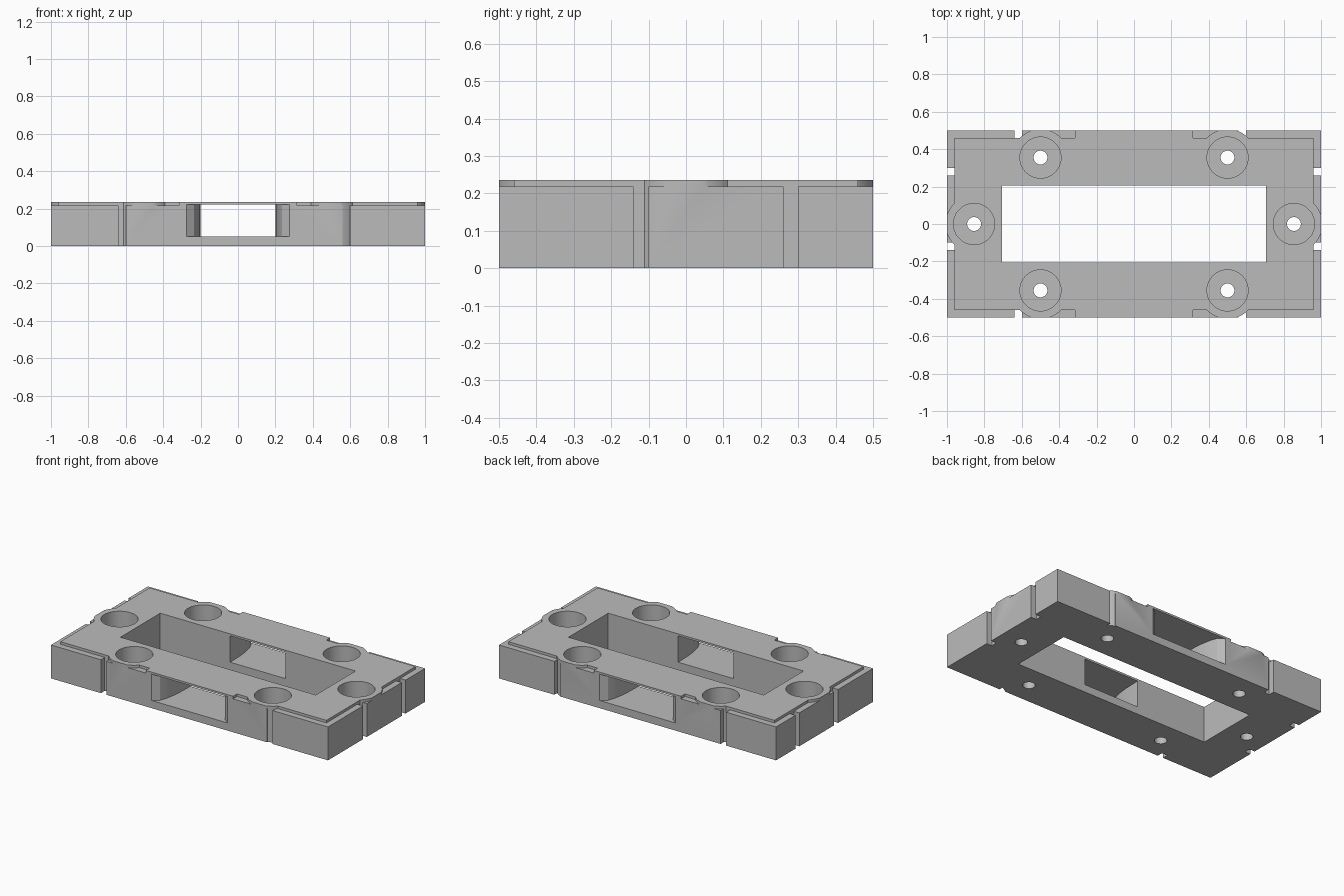
import bpy
import bmesh

if "Cube" in bpy.data.objects:
    bpy.data.objects.remove(bpy.data.objects["Cube"], do_unlink=True)

TOP, LEDGE, FLOOR = 0.235, 0.218, 0.05

grey = bpy.data.materials.new("plain_grey")
grey.use_nodes = True
grey.diffuse_color = (0.5, 0.5, 0.5, 1)
grey.node_tree.nodes["Principled BSDF"].inputs["Base Color"].default_value = (0.5, 0.5, 0.5, 1)


def prisms(name, outlines, z0, z1):
    """Extrude one or more separate outlines from z0 to z1 as one object."""
    bm = bmesh.new()
    for outline in outlines:
        face = bm.faces.new([bm.verts.new((x, y, z0)) for x, y in outline])
        out = bmesh.ops.extrude_face_region(bm, geom=[face])
        moved = [g for g in out["geom"] if isinstance(g, bmesh.types.BMVert)]
        bmesh.ops.translate(bm, vec=(0, 0, z1 - z0), verts=moved)
    bmesh.ops.recalc_face_normals(bm, faces=bm.faces)
    mesh = bpy.data.meshes.new(name)
    bm.to_mesh(mesh)
    bm.free()
    mesh.materials.append(grey)
    obj = bpy.data.objects.new(name, mesh)
    bpy.context.collection.objects.link(obj)
    return obj


def rect(x0, x1, y0, y1):
    return [(x0, y0), (x1, y0), (x1, y1), (x0, y1)]


def discs(name, radius, z0, z1):
    """Upright cylinders at all six screw positions."""
    bm = bmesh.new()
    for x, y in SCREWS:
        out = bmesh.ops.create_cone(bm, cap_ends=True, segments=48, radius1=radius,
                                    radius2=radius, depth=z1 - z0)
        bmesh.ops.translate(bm, vec=(x, y, (z0 + z1) / 2), verts=out["verts"])
    mesh = bpy.data.meshes.new(name)
    bm.to_mesh(mesh)
    bm.free()
    mesh.materials.append(grey)
    obj = bpy.data.objects.new(name, mesh)
    bpy.context.collection.objects.link(obj)
    return obj


def combine(target, tool, operation, keep=False):
    """Apply a boolean and discard the tool."""
    mod = target.modifiers.new("cut", "BOOLEAN")
    mod.operation = operation
    mod.solver = "EXACT"
    mod.object = tool
    bpy.context.view_layer.objects.active = target
    bpy.ops.object.modifier_apply(modifier=mod.name)
    if not keep:
        bpy.data.objects.remove(tool, do_unlink=True)


SCREWS = [(sx * 0.5, sy * 0.355) for sx in (-1, 1) for sy in (-1, 1)] + [(-0.855, 0), (0.855, 0)]

body = prisms("frame_body", [rect(-1, 1, -0.5, 0.5)], 0, TOP)

# Lowered ledge around the rim and upright grooves in the outer walls
ledges, grooves = [], []
for s in (-1, 1):
    a, b = sorted((s * 0.96, s * 1.1))
    ledges.append(rect(a, b, -0.6, 0.6))
    for y in (-0.14, 0.26):
        grooves.append(rect(a, b, y, y + 0.04))
    c, d = sorted((s * 0.46, s * 0.62))
    for x0, x1 in ((-1.05, -0.315), (0.315, 1.05)):
        ledges.append(rect(x0, x1, c, d))
    for x in (-0.64, 0.56):
        grooves.append(rect(x, x + 0.04, c, d))

# Round bosses stay standing where the ledge and grooves pass them
bosses = discs("boss_keeper", 0.153, -0.2, 0.5)
bosses.hide_render = True
for outlines, z0 in ((ledges, LEDGE), (grooves, -0.1)):
    for outline in outlines:
        cutter = prisms("relief_cutter", [outline], z0, 0.4)
        combine(cutter, bosses, "DIFFERENCE", keep=True)
        combine(body, cutter, "DIFFERENCE")
bpy.data.objects.remove(bosses, do_unlink=True)

# Central opening, flared side windows
combine(body, prisms("centre_cutter", [rect(-0.705, 0.705, -0.205, 0.205)], -0.1, 0.4), "DIFFERENCE")
flare = [(0.2, 0.1), (0.2, 0.23), (0.203, 0.32), (0.21, 0.38), (0.22, 0.43),
         (0.235, 0.47), (0.275, 0.5), (0.275, 0.6)]
for s in (-1, 1):
    half = [(x, s * y) for x, y in flare]
    outline = half + [(-x, y) for x, y in reversed(half)]
    combine(body, prisms("window_cutter", [outline], FLOOR, 0.222), "DIFFERENCE")

# Counterbored screw holes
combine(body, discs("counterbore_cutter", 0.11, FLOOR, 0.4), "DIFFERENCE")
combine(body, discs("screw_hole_cutter", 0.037, -0.1, 0.1), "DIFFERENCE")

bpy.ops.object.select_all(action="DESELECT")
body.select_set(True)
bpy.context.view_layer.objects.active = body
bpy.ops.object.shade_smooth_by_angle(angle=0.5)
